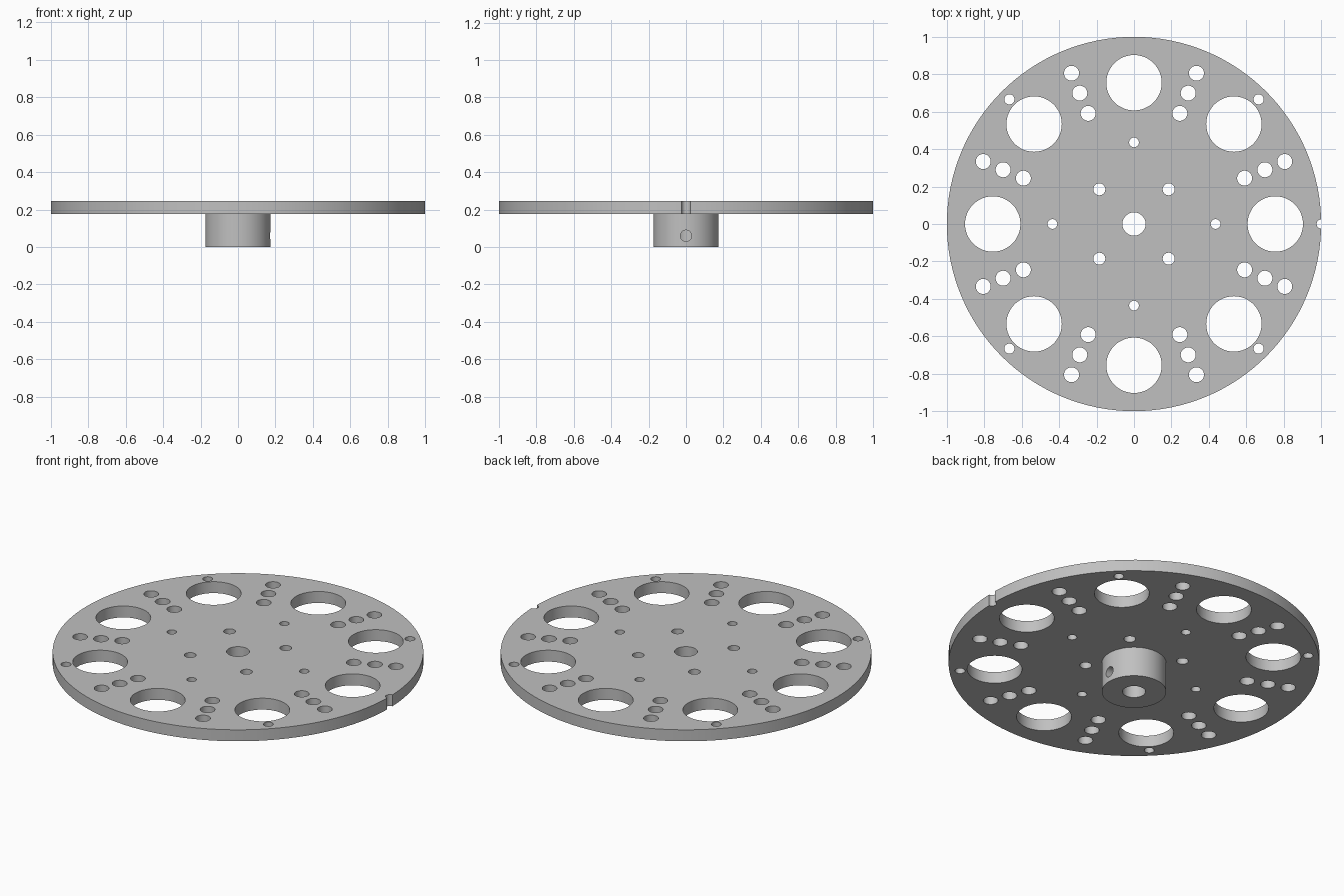
import bpy, bmesh, math
from mathutils import Matrix, Vector

cube = bpy.data.objects.get("Cube")
if cube:
    bpy.data.objects.remove(cube, do_unlink=True)

PLATE_BOTTOM, PLATE_TOP = 0.177, 0.245
HUB_RADIUS = 0.174

grey = bpy.data.materials.new("plain grey")
grey.use_nodes = True
colour = (0.53, 0.53, 0.53, 1)
grey.diffuse_color = colour
grey.node_tree.nodes["Principled BSDF"].inputs["Base Color"].default_value = colour


def add_cylinder(bm, radius, start, end, segments=48):
    """Closed cylinder running between two points."""
    start, end = Vector(start), Vector(end)
    axis = end - start
    turn = axis.to_track_quat('Z', 'Y').to_matrix().to_4x4()
    bmesh.ops.create_cone(bm, cap_ends=True, segments=segments,
                          radius1=radius, radius2=radius, depth=axis.length,
                          matrix=Matrix.Translation((start + end) / 2) @ turn)


def make_object(name, bm):
    mesh = bpy.data.meshes.new(name)
    bm.to_mesh(mesh)
    bm.free()
    obj = bpy.data.objects.new(name, mesh)
    bpy.context.collection.objects.link(obj)
    mesh.materials.append(grey)
    return obj


def ring_of_holes(bm, radius, distance, angles):
    for angle in angles:
        x = distance * math.cos(math.radians(angle))
        y = distance * math.sin(math.radians(angle))
        add_cylinder(bm, radius, (x, y, -0.1), (x, y, 0.4))


def cut(obj, cutter):
    """Subtract the cutter, bake the result, and discard the cutter."""
    cutter.hide_render = True
    mod = obj.modifiers.new("holes", 'BOOLEAN')
    mod.operation, mod.solver, mod.object = 'DIFFERENCE', 'EXACT', cutter
    bpy.context.view_layer.update()
    baked = obj.evaluated_get(bpy.context.evaluated_depsgraph_get())
    mesh = bpy.data.meshes.new_from_object(baked)
    obj.modifiers.clear()
    obj.data = mesh
    bpy.data.objects.remove(cutter, do_unlink=True)
    bpy.ops.object.select_all(action='DESELECT')
    obj.select_set(True)
    bpy.context.view_layer.objects.active = obj
    bpy.ops.object.shade_smooth_by_angle(angle=math.radians(30))


# Round plate
bm = bmesh.new()
add_cylinder(bm, 1, (0, 0, PLATE_BOTTOM), (0, 0, PLATE_TOP), 128)
plate = make_object("round_plate", bm)

# Hole pattern and rim notch
quarters = range(0, 360, 90)
diagonals = range(45, 360, 90)
bm = bmesh.new()
ring_of_holes(bm, 0.062, 0, [0])
ring_of_holes(bm, 0.148, 0.755, range(0, 360, 45))
for distance in (0.64, 0.757, 0.872):
    ring_of_holes(bm, 0.04, distance, [22.5 + 45 * i for i in range(8)])
ring_of_holes(bm, 0.027, 0.942, diagonals)
ring_of_holes(bm, 0.026, 0.436, quarters)
ring_of_holes(bm, 0.032, 0.262, diagonals)
ring_of_holes(bm, 0.024, 1, [0])
cut(plate, make_object("plate_cutter", bm))

# Hub below the plate, with shaft bore
bm = bmesh.new()
add_cylinder(bm, HUB_RADIUS, (0, 0, 0), (0, 0, PLATE_BOTTOM), 96)
hub = make_object("hub", bm)
bm = bmesh.new()
ring_of_holes(bm, 0.062, 0, [0])
cut(hub, make_object("bore_cutter", bm))

# Set screw hole from the side of the hub into the bore
bm = bmesh.new()
add_cylinder(bm, 0.03, (0, 0, 0.06), (0.3, 0, 0.06))
cut(hub, make_object("set_screw_cutter", bm))
